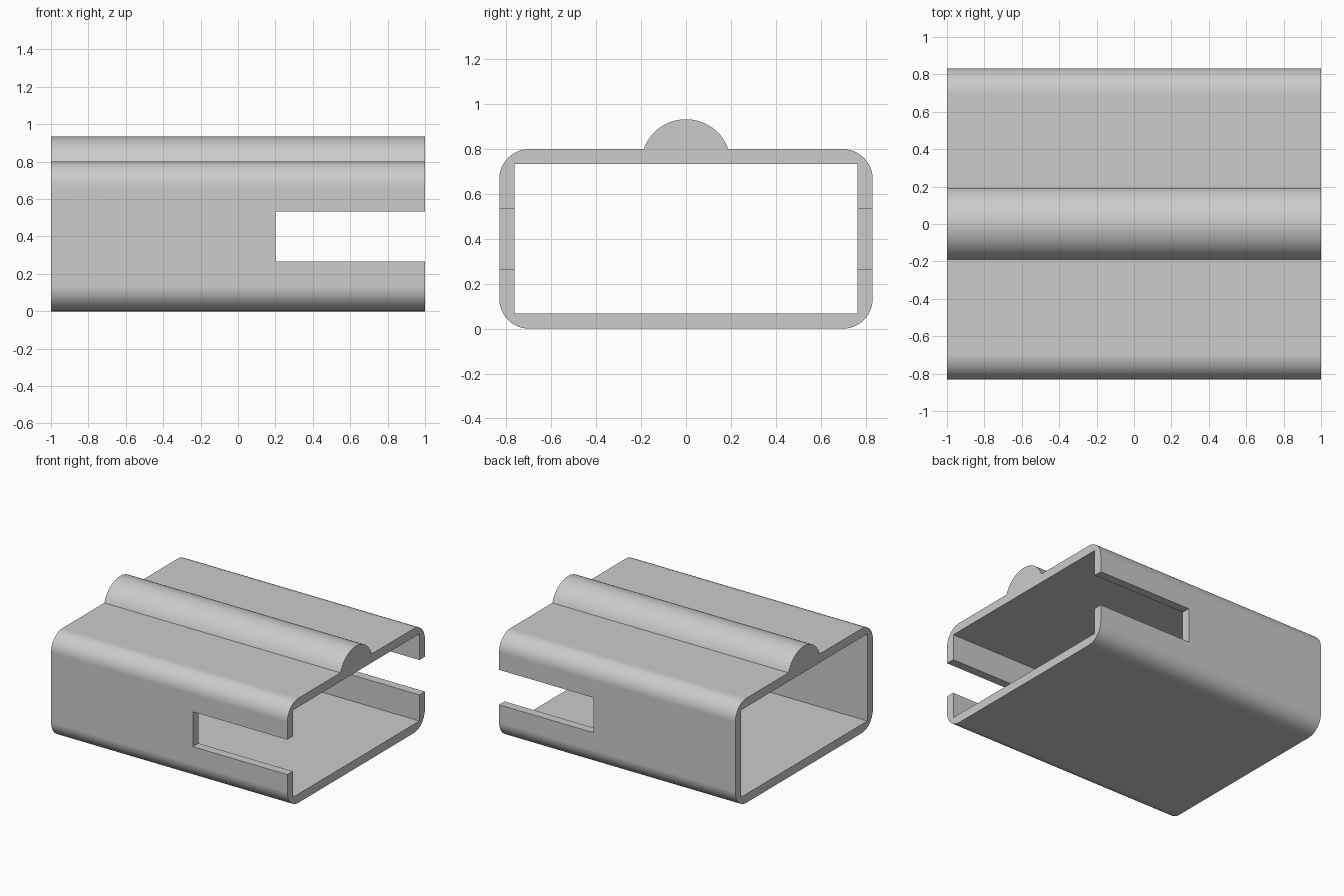
import bpy, bmesh
from math import sin, cos, radians, asin, pi
from mathutils import Matrix

if "Cube" in bpy.data.objects:
    bpy.data.objects.remove(bpy.data.objects["Cube"], do_unlink=True)

LENGTH, HALF_W, HEIGHT = 2.0, 0.832, 0.8
WALL, CORNER, RIB_R = 0.0667, 0.133, 0.2

grey = bpy.data.materials.new("light grey")
grey.use_nodes = True
colour = (0.6, 0.6, 0.6, 1)
grey.diffuse_color = colour
grey.node_tree.nodes["Principled BSDF"].inputs["Base Color"].default_value = colour


def arc(cy, cz, r, start, end, steps):
    """Points (y, z) on a circular arc, angles in radians."""
    angles = [start + (end - start) * i / steps for i in range(steps + 1)]
    return [(cy + r * cos(a), cz + r * sin(a)) for a in angles]


# Outer outline: rounded rectangle with the round rib on top
side, low, high = HALF_W - CORNER, CORNER, HEIGHT - CORNER
rib_z = HEIGHT - WALL
rib_a = asin(WALL / RIB_R)
outer = (arc(side, low, CORNER, -pi / 2, 0, 12)
         + arc(side, high, CORNER, 0, pi / 2, 12)
         + arc(0, rib_z, RIB_R, rib_a, pi - rib_a, 28)
         + arc(-side, high, CORNER, pi / 2, pi, 12)
         + arc(-side, low, CORNER, pi, 1.5 * pi, 12))

# Inner outline: square-cornered opening
iw = HALF_W - WALL
inner = [(-iw, WALL), (iw, WALL), (iw, rib_z), (-iw, rib_z)]

# Sleeve: fill between the outlines and extrude along x
bm = bmesh.new()
edges = []
for loop in (outer, inner):
    verts = [bm.verts.new((-LENGTH / 2, y, z)) for y, z in loop]
    edges += [bm.edges.new((v, verts[i - 1])) for i, v in enumerate(verts)]
bmesh.ops.triangle_fill(bm, edges=edges, use_beauty=True)
new = bmesh.ops.extrude_face_region(bm, geom=bm.faces[:], use_keep_orig=True)["geom"]
bmesh.ops.translate(bm, vec=(LENGTH, 0, 0),
                    verts=[g for g in new if isinstance(g, bmesh.types.BMVert)])
bmesh.ops.recalc_face_normals(bm, faces=bm.faces[:])
mesh = bpy.data.meshes.new("sleeve")
bm.to_mesh(mesh)
bm.free()
mesh.materials.append(grey)
sleeve = bpy.data.objects.new("sleeve", mesh)
bpy.context.collection.objects.link(sleeve)

# Slot through both side walls, open at the +x end
bm = bmesh.new()
bmesh.ops.create_cube(bm, size=1, matrix=Matrix.Translation((0.7, 0, 0.4))
                      @ Matrix.Diagonal((1, 2, 0.267, 1)))
cut_mesh = bpy.data.meshes.new("slot_cutter")
bm.to_mesh(cut_mesh)
bm.free()
cut_mesh.materials.append(grey)
cutter = bpy.data.objects.new("slot_cutter", cut_mesh)
bpy.context.collection.objects.link(cutter)
cutter.hide_render = True

boolean = sleeve.modifiers.new("slot", 'BOOLEAN')
boolean.operation = 'DIFFERENCE'
boolean.solver = 'EXACT'
boolean.object = cutter
bpy.ops.object.select_all(action='DESELECT')
bpy.context.view_layer.objects.active = sleeve
sleeve.select_set(True)
bpy.ops.object.modifier_apply(modifier="slot")
bpy.data.objects.remove(cutter, do_unlink=True)

# Smooth curves, crisp edges, flat walls
bpy.ops.object.shade_smooth_by_angle(angle=radians(30))
weighted = sleeve.modifiers.new("flat walls", 'WEIGHTED_NORMAL')
weighted.keep_sharp = True
